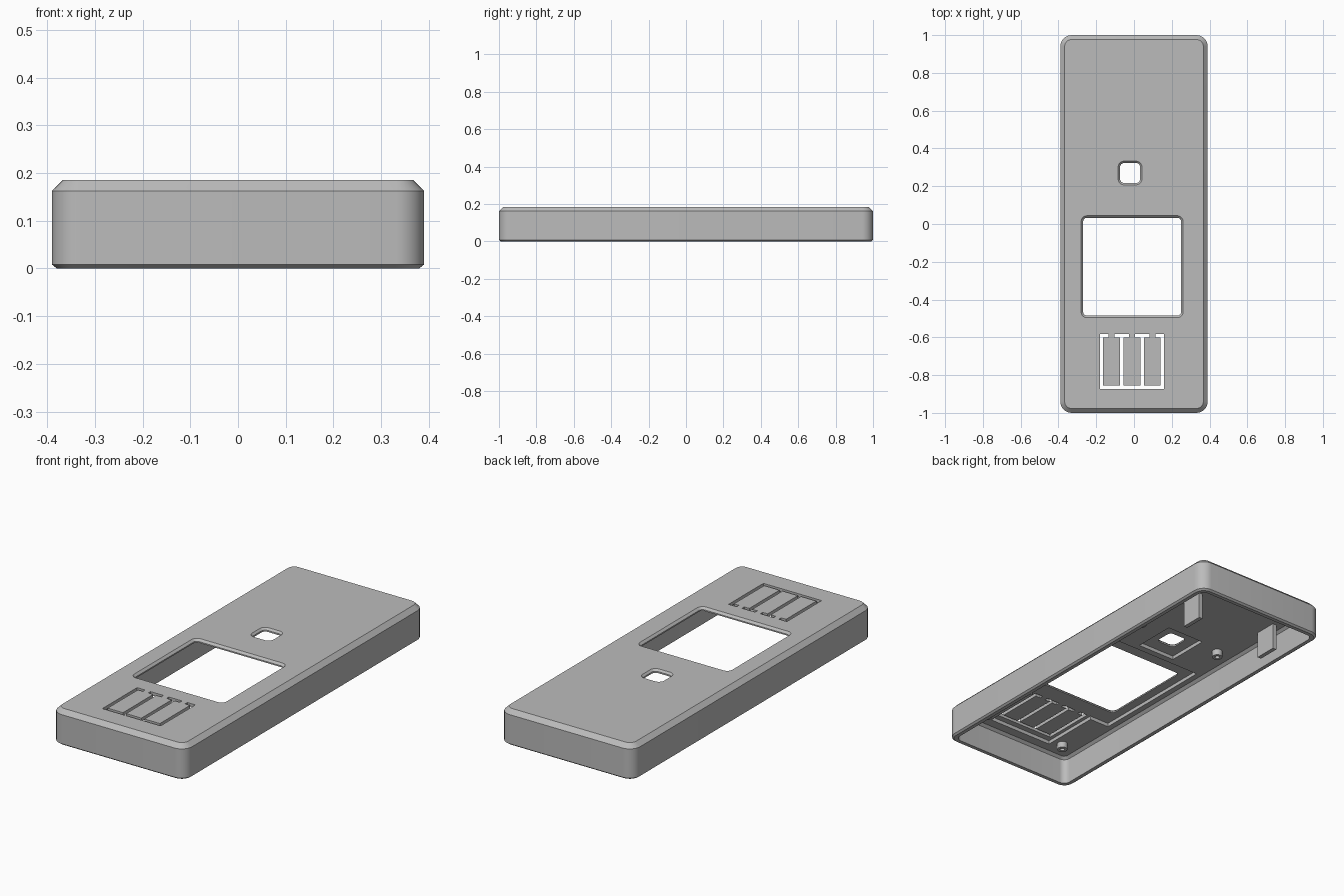
import bpy, bmesh, math

if "Cube" in bpy.data.objects:
    bpy.data.objects.remove(bpy.data.objects["Cube"])

grey = bpy.data.materials.new("mid_grey")
grey.diffuse_color = (0.5, 0.5, 0.5, 1)
grey.use_nodes = True
grey.node_tree.nodes["Principled BSDF"].inputs["Base Color"].default_value = grey.diffuse_color


def ring(cx, cy, hx, hy, r, z, n=8):
    """Rounded rectangle outline at height z."""
    pts = []
    for k, (sx, sy) in enumerate([(1, 1), (-1, 1), (-1, -1), (1, -1)]):
        for i in range(n + 1):
            a = math.pi / 2 * (k + i / n)
            pts.append((cx + sx * (hx - r) + r * math.cos(a),
                        cy + sy * (hy - r) + r * math.sin(a), z))
    return pts


def circle(cx, cy, r, z, n=24):
    return [(cx + r * math.cos(2 * math.pi * i / n),
             cy + r * math.sin(2 * math.pi * i / n), z) for i in range(n)]


def loft(name, rings):
    """Closed solid bridging successive outlines, capped at both ends."""
    bm = bmesh.new()
    loops = [[bm.verts.new(p) for p in r] for r in rings]
    for a, b in zip(loops, loops[1:]):
        n = len(a)
        for i in range(n):
            j = (i + 1) % n
            bm.faces.new((a[i], a[j], b[j], b[i]))
    bm.faces.new(loops[0][::-1])
    bm.faces.new(loops[-1])
    bmesh.ops.recalc_face_normals(bm, faces=bm.faces)
    me = bpy.data.meshes.new(name)
    bm.to_mesh(me)
    bm.free()
    me.materials.append(grey)
    ob = bpy.data.objects.new(name, me)
    bpy.context.collection.objects.link(ob)
    return ob


def box(name, x0, x1, y0, y1, z0, z1):
    return loft(name, [[(x0, y0, z), (x1, y0, z), (x1, y1, z), (x0, y1, z)]
                       for z in (z0, z1)])


def activate(ob):
    bpy.ops.object.select_all(action='DESELECT')
    ob.select_set(True)
    bpy.context.view_layer.objects.active = ob


def cut(target, cutter):
    cutter.hide_render = True
    activate(target)
    m = target.modifiers.new("cut", 'BOOLEAN')
    m.operation = 'DIFFERENCE'
    m.solver = 'EXACT'
    m.object = cutter
    bpy.ops.object.modifier_apply(modifier=m.name)
    bpy.data.objects.remove(cutter)


def smooth(ob):
    activate(ob)
    bpy.ops.object.shade_smooth_by_angle(angle=math.radians(30))


TOP, CEIL, POCKET = 0.185, 0.148, 0.167

# Hollow cover: chamfered outside, rim, inner walls and ceiling in one loft
cover = loft("cover", [
    ring(0, 0, 0.345, 0.955, 0.02, CEIL),
    ring(0, 0, 0.36, 0.97, 0.035, CEIL - 0.012),
    ring(0, 0, 0.36, 0.97, 0.035, 0.0),
    ring(0, 0, 0.38, 0.99, 0.05, 0.0),
    ring(0, 0, 0.39, 1.0, 0.06, 0.008),
    ring(0, 0, 0.39, 1.0, 0.06, 0.162),
    ring(0, 0, 0.367, 0.977, 0.037, TOP),
])

# Shallow pockets in the ceiling around the openings
cut(cover, box("window_pocket", -0.315, 0.295, -0.58, 0.115, 0.1, POCKET))
cut(cover, box("button_pocket", -0.2, 0.18, -0.905, -0.55, 0.1, POCKET))
cut(cover, box("sensor_pocket", -0.13, 0.09, 0.15, 0.38, 0.1, POCKET))


# Window and sensor openings with a chamfered top edge
def opening(name, cx, cy, h, r, c):
    cut(cover, loft(name, [
        ring(cx, cy, h, h, r, 0.1),
        ring(cx, cy, h, h, r, TOP - c),
        ring(cx, cy, h + c, h + c, r + c, TOP),
        ring(cx, cy, h + c, h + c, r + c, TOP + 0.02)]))


opening("window_opening", -0.01, -0.226, 0.259, 0.02, 0.011)
opening("sensor_opening", -0.021, 0.27, 0.053, 0.022, 0.01)

# Slots that free three hinged buttons
w = 0.018
slots = [(-0.181, 0.159, -0.873, -0.854)]
for i in range(4):
    x = -0.172 + i * 0.1075
    slots.append((x - w / 2, x + w / 2, -0.865, -0.59))
    left = x - (w / 2 if i == 0 else 0.038)
    right = x + (w / 2 if i == 3 else 0.038)
    slots.append((left, right, -0.602, -0.583))
for s in slots:
    cut(cover, box("button_slot", *s, 0.13, 0.22))
smooth(cover)

# Hollow screw posts hanging from the ceiling
for x in (-0.25, 0.25):
    for y in (-0.86, 0.355):
        smooth(loft("screw_post", [
            circle(x, y, 0.012, 0.145), circle(x, y, 0.012, 0.115),
            circle(x, y, 0.026, 0.115), circle(x, y, 0.026, 0.15)]))

# Tall holding tabs near the back
for x in (-0.285, 0.2):
    box("holding_tab", x - 0.022, x, 0.63, 0.75, 0.006, 0.152)
